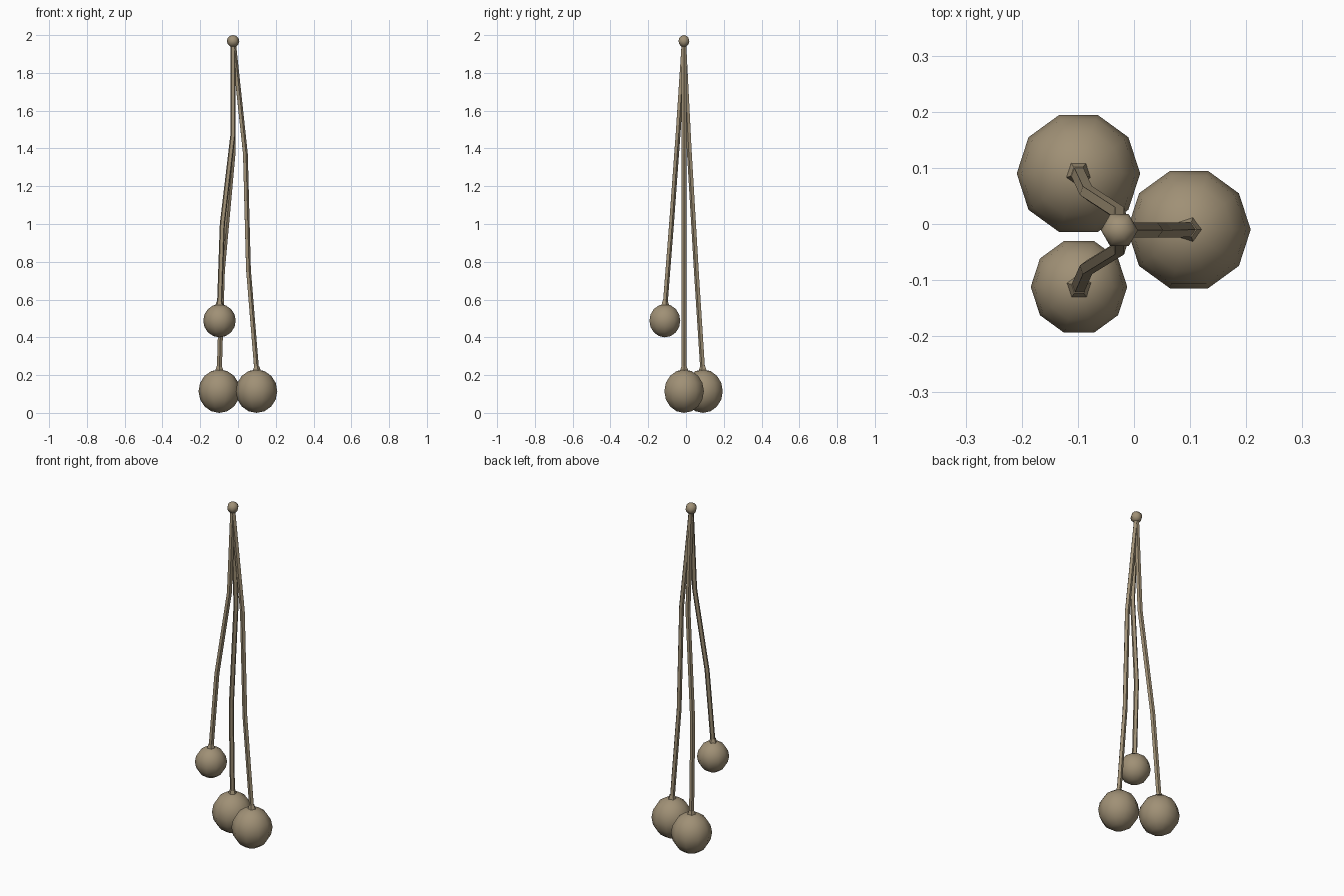
import bpy, bmesh
from math import cos, sin, pi, atan2
from mathutils import Matrix, Vector

if "Cube" in bpy.data.objects:
    bpy.data.objects.remove(bpy.data.objects["Cube"])

mat = bpy.data.materials.new("tan")
mat.diffuse_color = (0.35, 0.28, 0.18, 1)
mat.use_nodes = True
mat.node_tree.nodes["Principled BSDF"].inputs["Base Color"].default_value = mat.diffuse_color


def finish(bm, name, smooth):
    bmesh.ops.recalc_face_normals(bm, faces=bm.faces)
    for f in bm.faces:
        f.smooth = smooth
    me = bpy.data.meshes.new(name)
    bm.to_mesh(me)
    bm.free()
    me.materials.append(mat)
    ob = bpy.data.objects.new(name, me)
    bpy.context.collection.objects.link(ob)


def ball(name, centre, r, rz, segs, rings):
    # vertices sit on the +y and -y sides
    bm = bmesh.new()
    m = (Matrix.Translation(centre) @ Matrix.Diagonal((r, r, rz, 1))
         @ Matrix.Rotation(pi / 2, 4, 'Z'))
    bmesh.ops.create_uvsphere(bm, u_segments=segs, v_segments=rings, radius=1, matrix=m)
    finish(bm, name, True)


def tube(name, path, radii, turn, sides=5):
    # horizontal rings joined along a nearly vertical path
    bm = bmesh.new()
    rings = []
    for p, r in zip(path, radii):
        rings.append([bm.verts.new(Vector(p) + Vector((r * cos(turn + 2 * pi * i / sides),
                                                       r * sin(turn + 2 * pi * i / sides), 0)))
                      for i in range(sides)])
    for a, b in zip(rings, rings[1:]):
        for i in range(sides):
            j = (i + 1) % sides
            bm.faces.new((a[i], a[j], b[j], b[i]))
    bm.faces.new(rings[0])
    bm.faces.new(rings[-1])
    finish(bm, name, False)


# Knob where the stems meet
TOP = (-0.026, -0.011, 1.968)
ball("top_knob", TOP, 0.033, 0.032, 6, 6)

# Fruits: centre, radius, vertical radius, two stem bends
fruits = {
    "right": ((0.098, -0.01, 0.115), 0.11, 0.115,
              [(0.038, -0.011, 1.37), (0.054, -0.011, 0.76)]),
    "back": ((-0.099, 0.09, 0.115), 0.11, 0.115,
             [(-0.026, 0.019, 1.38), (-0.083, 0.056, 0.75)]),
    "front": ((-0.098, -0.112, 0.488), 0.086, 0.088,
              [(-0.026, -0.043, 1.48), (-0.083, -0.078, 1.0)]),
}
for name, (c, r, rz, bends) in fruits.items():
    ball(name + "_fruit", c, r, rz, 10, 8)
    turn = atan2(c[1] - TOP[1], c[0] - TOP[0])
    z = c[2] + rz
    foot = (c[0], c[1], z - 0.01)
    # Stem and the small flared collar at its foot
    tube(name + "_stem", [TOP, *bends, foot], [0.014] * 4, turn)
    tube(name + "_collar", [(c[0], c[1], z + 0.018), (c[0], c[1], z - 0.006)],
         [0.014, 0.023], turn)
